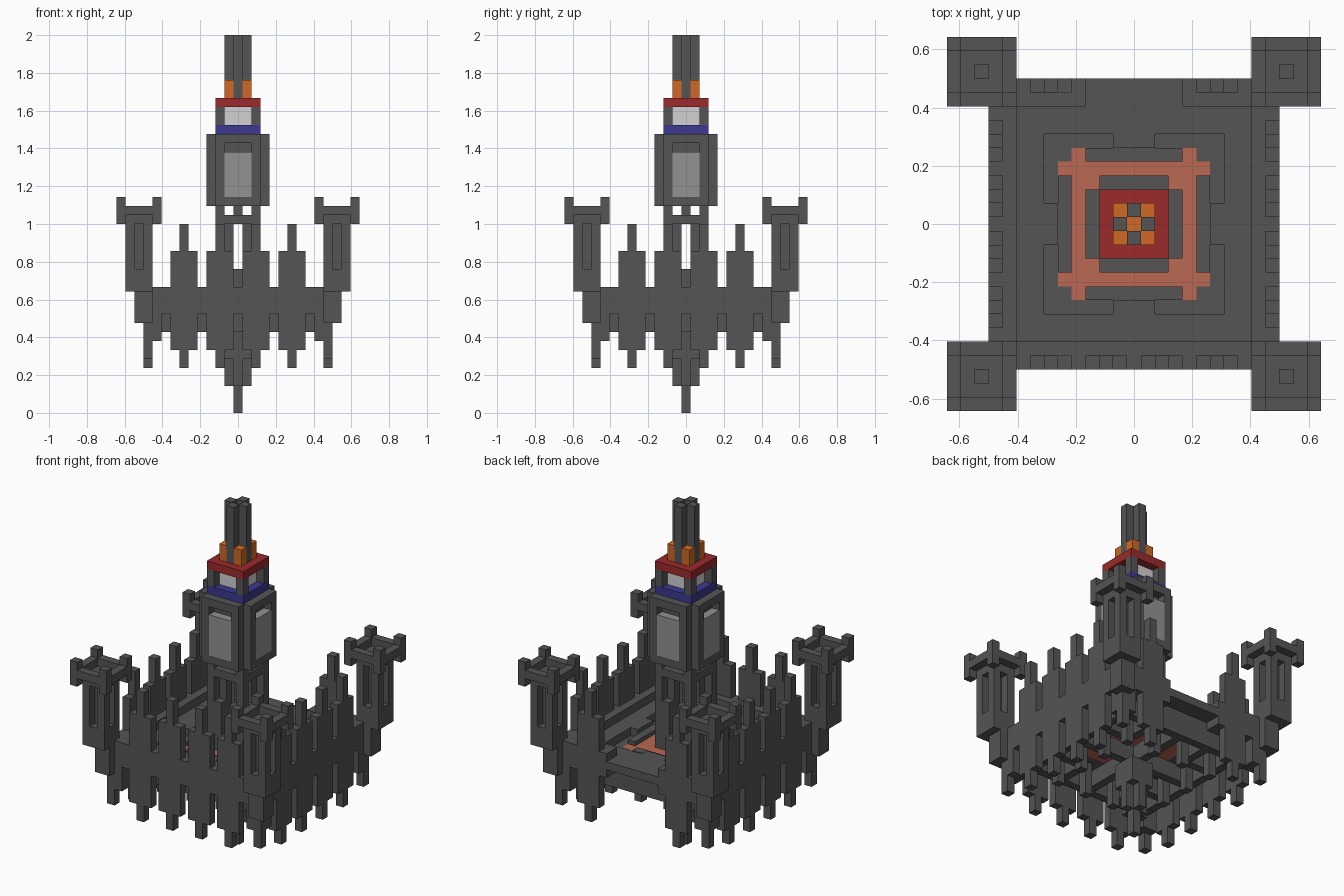
import bpy, bmesh

U = 2 / 42  # one block

cube = bpy.data.objects.get("Cube")
if cube:
    bpy.data.objects.remove(cube, do_unlink=True)


def material(name, rgb):
    m = bpy.data.materials.new(name)
    m.use_nodes = True
    m.diffuse_color = (*rgb, 1)
    m.node_tree.nodes["Principled BSDF"].inputs["Base Color"].default_value = (*rgb, 1)
    return m


STONE = material("dark stone", (0.09, 0.09, 0.09))
ORANGE = material("flame orange", (0.63, 0.14, 0.017))
RED = material("roof red", (0.33, 0.023, 0.025))
BLUE = material("band blue", (0.045, 0.04, 0.28))
SALMON = material("salmon floor", (0.5, 0.14, 0.085))
PANE = material("grey pane", (0.29, 0.29, 0.29))
LIGHT = material("light pane", (0.64, 0.64, 0.64))


def turn(b, k):
    """Rotate a block range by k quarter turns about z."""
    x0, x1, y0, y1, z0, z1 = b
    for _ in range(k):
        x0, x1, y0, y1 = -y1, -y0, x0, x1
    return x0, x1, y0, y1, z0, z1


def build(name, blocks, mat, turns=(0,)):
    """Boxes given as first and last block in x and y, and bottom and top in z."""
    bm = bmesh.new()
    for b in blocks:
        for k in turns:
            x0, x1, y0, y1, z0, z1 = turn(b, k)
            x0, x1, y0, y1 = x0 - .5, x1 + .5, y0 - .5, y1 + .5
            v = bmesh.ops.create_cube(bm, size=1)["verts"]
            bmesh.ops.scale(bm, verts=v, vec=((x1 - x0) * U, (y1 - y0) * U, (z1 - z0) * U))
            mid = ((x0 + x1) / 2 * U, (y0 + y1) / 2 * U, (z0 + z1) / 2 * U)
            bmesh.ops.translate(bm, verts=v, vec=mid)
    me = bpy.data.meshes.new(name)
    bm.to_mesh(me)
    bm.free()
    me.materials.append(mat)
    ob = bpy.data.objects.new(name, me)
    bpy.context.collection.objects.link(ob)
    return ob


ALL = range(4)
THREE = (0, 1, 3)  # every side but the back gate


def merlon(c):
    """Battlement with a tall spike above and a hanging spike below."""
    return [(c - 1, c + 1, -10, -10, 7, 18), (c, c, -10, -10, 5, 21)]


# Curtain walls, with a low gate at the back
build("curtain_walls", [(-9, 9, -10, -9, 11, 14)], STONE, THREE)
build("gate_walls", [(4, 9, 9, 10, 11, 14), (-9, -4, 9, 10, 11, 14)], STONE)
build("gate_floor", [(-3, 3, 9, 10, 12, 13)], STONE)
build("outer_battlements", merlon(6) + merlon(-6), STONE, ALL)
build("inner_battlements", merlon(2) + merlon(-2), STONE, THREE)

# Courtyard
build("courtyard_deck", [(-8, 8, -8, -7, 11.5, 13), (-1, 1, -6, -6, 11, 13)], STONE, ALL)
build("courtyard_ring", [(-6, 6, -6, -6, 11, 12), (-3, 3, -5, -5, 11, 12.5),
                         (5, 5, 5, 5, 11, 12)], STONE, ALL)
build("salmon_floor", [(-4, 4, -4, 4, 11, 12)], SALMON)
build("salmon_arms", [(4, 4, 5, 5, 11, 12), (5, 5, 4, 4, 11, 12)], SALMON, ALL)

# Corner towers
build("corner_bases", [(10, 11, 10, 11, 10, 14), (9, 10, 9, 10, 8, 14),
                       (10, 10, 10, 10, 6, 8), (10, 12, 10, 12, 13.5, 14)], STONE, ALL)
shafts = [(10, 12, 10, 12, 14, 16), (11, 11, 11, 11, 16, 21)]
crowns = [(10, 12, 10, 12, 21, 21.5)]
for i in (10, 12):
    shafts += [(i, i, j, j, 16, 21) for j in (10, 12)]
    crowns += [(i, i, 10, 12, 21.5, 22), (11, 11, i, i, 21.5, 22)]
for i in (9, 13):
    crowns += [(i, i, 10, 12, 22, 23), (10, 12, i, i, 22, 23)]
    crowns += [(i, i, j, j, 21, 24) for j in (9, 13)]
build("corner_shafts", shafts, STONE, ALL)
build("corner_crowns", crowns, STONE, ALL)

# Hanging underside
build("under_beams", [(0, 0, -8, 0, 9, 11), (-8, 8, -8, -8, 9, 11.5),
                      (4, 4, -8, -5, 9, 11), (-4, -4, -8, -5, 9, 11)], STONE, ALL)
build("under_spikes", [(6, 6, 6, 6, 7, 11), (2, 2, 6, 6, 7, 11),
                       (6, 6, 2, 2, 7, 11)], STONE, ALL)
build("centre_pendant", [(0, 0, 0, 0, 0, 11), (-1, 1, 0, 0, 3, 9),
                         (0, 0, -1, 1, 3, 9), (-1, 1, -1, 1, 6, 9)], STONE)

# Central tower legs
build("tower_legs", [(1, 2, 1, 2, 12, 18), (1, 1, 1, 1, 18, 21),
                     (2, 2, 2, 2, 18, 23)], STONE, ALL)
build("tower_plinth", [(-2, 2, -2, 2, 12, 14), (0, 0, 0, 0, 14, 16),
                       (-2, 2, -2, 2, 21, 22), (0, 0, 0, 0, 22, 23)], STONE)

# Tower body with a window on each side
build("tower_body", [(-2, 2, -2, 2, 23, 31), (2, 2, -3, -3, 23, 31), (-2, -2, -3, -3, 23, 31),
                     (-1, 1, -3, -3, 30, 31), (-1, 1, -3, -3, 23, 24)], STONE, ALL)
build("tower_windows", [(-1, 1, -3, -3, 24, 29)], PANE, ALL)

# Lantern
build("blue_band", [(-2, 2, -2, 2, 31, 32)], BLUE)
build("lantern_posts", [(2, 2, 2, 2, 32, 34)], STONE, ALL)
build("lantern_panes", [(-1, 1, -1, 1, 32, 34)], LIGHT)
build("red_roof", [(-2, 2, -2, 2, 34, 35)], RED)

# Spire
build("spire_columns", [(0, 0, -1, -1, 35, 42)], STONE, ALL)
build("spire_flames", [(1, 1, 1, 1, 35, 37)], ORANGE, ALL)
build("spire_core", [(0, 0, 0, 0, 35, 37)], ORANGE)
